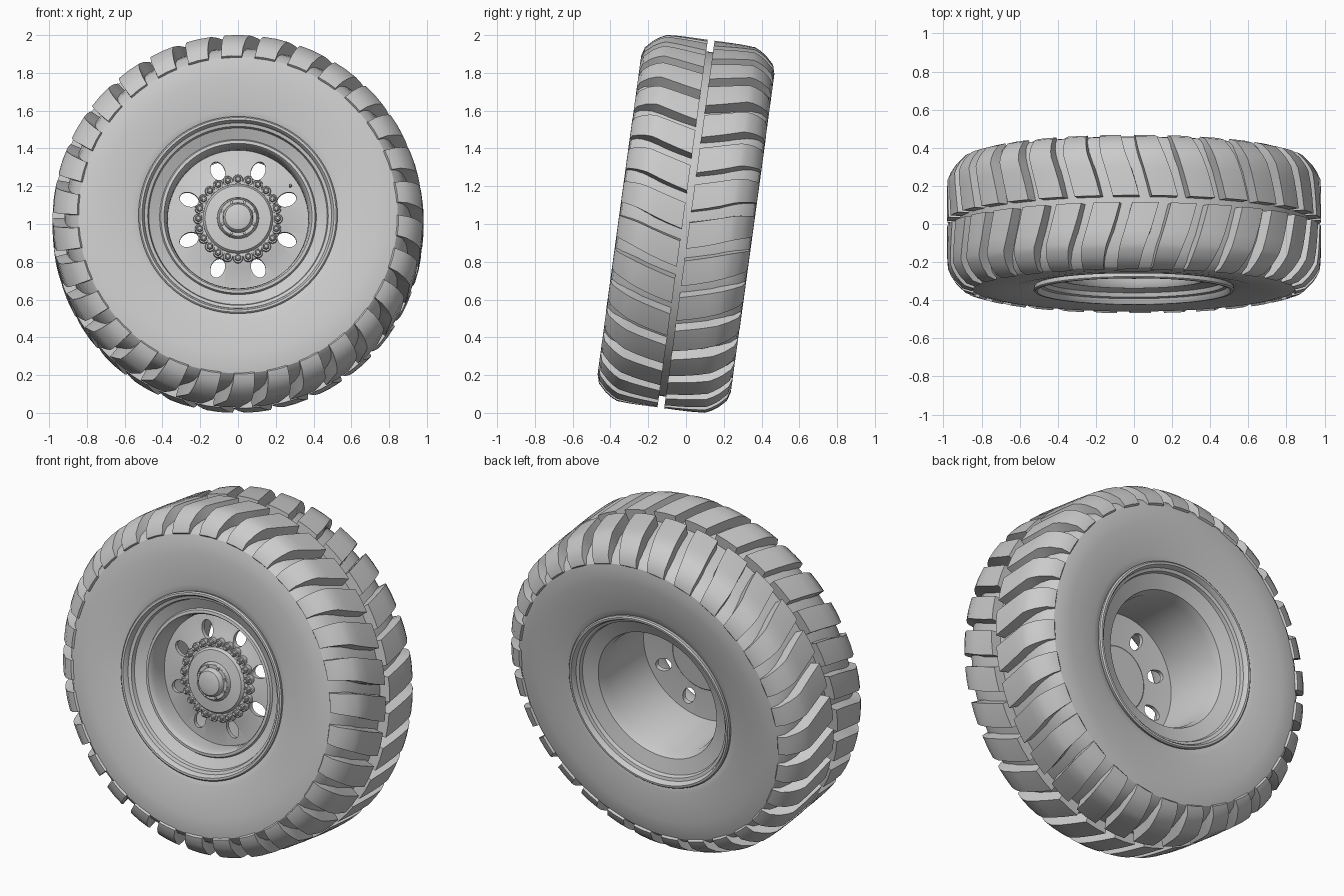
import bpy, bmesh
from math import sin, cos, pi, radians
from mathutils import Matrix

if "Cube" in bpy.data.objects:
    bpy.data.objects.remove(bpy.data.objects["Cube"])

TILT = Matrix.Translation((0, 0, 1)) @ Matrix.Rotation(radians(-7.8), 4, 'X')
parts = []


def pt(r, th, a):
    # wheel coordinates: radius, clockwise angle from the top, position on the axle
    return (r * sin(th), a, r * cos(th))


def finish(bm, name, angle=30):
    bmesh.ops.remove_doubles(bm, verts=bm.verts, dist=1e-5)
    bmesh.ops.recalc_face_normals(bm, faces=bm.faces)
    me = bpy.data.meshes.new(name)
    bm.to_mesh(me)
    bm.free()
    ob = bpy.data.objects.new(name, me)
    bpy.context.collection.objects.link(ob)
    parts.append((ob, angle))
    return ob


def add_lathe(bm, prof, n, closed=False, r0=0.0, th0=0.0):
    # spin a (radius, axle) profile; r0/th0 move it off the wheel centre
    cx, _, cz = pt(r0, th0, 0)
    rings = []
    for r, a in prof:
        ring = []
        for i in range(n):
            x, y, z = pt(r, 2 * pi * i / n, a)
            ring.append(bm.verts.new((x + cx, y, z + cz)))
        rings.append(ring)
    pairs = list(zip(rings, rings[1:]))
    if closed:
        pairs.append((rings[-1], rings[0]))
    else:
        bm.faces.new(rings[0])
        bm.faces.new(rings[-1])
    for p, q in pairs:
        for i in range(n):
            j = (i + 1) % n
            bm.faces.new((p[i], p[j], q[j], q[i]))


def lathe(name, prof, n=96, closed=False):
    bm = bmesh.new()
    add_lathe(bm, prof, n, closed)
    return finish(bm, name)


# tyre carcass: half profile mirrored across the centre plane
half = [(.50, .315), (.525, .33), (.56, .337), (.65, .35), (.74, .355),
        (.80, .354), (.845, .345), (.875, .318), (.90, .26), (.915, .18), (.92, .06)]
lathe("tyre_carcass", half + [(r, -a) for r, a in reversed(half)], 128, closed=True)

# tread lugs: two staggered rows of swept chevron blocks
LUGS = 30
PITCH = 2 * pi / LUGS
# axle position, top radius, base axle position, base radius, sweep angle, width fraction
SECTIONS = [(.018, .982, .018, .90, .062, .68), (.10, .982, .10, .90, .039, .68),
            (.17, .981, .17, .89, .017, .67), (.235, .977, .22, .87, -.006, .65),
            (.265, .963, .24, .86, -.015, .64), (.300, .940, .26, .85, -.024, .63),
            (.342, .898, .28, .83, -.034, .61), (.356, .850, .30, .81, -.040, .61)]
for side, row in ((-1, "front"), (1, "back")):
    bm = bmesh.new()
    for k in range(LUGS):
        base = (k + (.5 if side > 0 else 0)) * PITCH
        loops = []
        for a, r, ab, rb, sweep, w in SECTIONS:
            c, h = base + sweep, w * PITCH / 2
            loops.append([bm.verts.new(pt(*p)) for p in (
                (rb, c - h * 1.08, ab * side), (r, c - h, a * side), (r + .001, c, a * side),
                (r, c + h, a * side), (rb, c + h * 1.08, ab * side))])
        for p, q in zip(loops, loops[1:]):
            for i in range(5):
                j = (i + 1) % 5
                bm.faces.new((p[i], p[j], q[j], q[i]))
        bm.faces.new(loops[0])
        bm.faces.new(loops[-1])
    finish(bm, row + "_tread_lugs", 30)

# rim barrel with flanges on both sides
lathe("rim", [(.505, -.30), (.525, -.335), (.527, -.35), (.52, -.357), (.508, -.357), (.50, -.345),
              (.495, -.328), (.478, -.322), (.472, -.30), (.415, -.272), (.408, -.285), (.392, -.287),
              (.384, -.275), (.378, -.25), (.372, -.20), (.372, .22), (.388, .272),
              (.472, .30), (.478, .322), (.495, .328), (.50, .345), (.508, .357), (.52, .357),
              (.527, .35), (.525, .335), (.505, .30), (.40, .24), (.39, 0), (.40, -.24)],
      closed=True)

# wheel disc with eight oval vent holes
disc = lathe("wheel_disc", [(.10, -.185), (.23, -.185), (.25, -.175), (.375, -.16),
                            (.375, -.135), (.25, -.15), (.10, -.155)])
bm = bmesh.new()
for k in range(8):
    th = (k + .5) * pi / 4
    m = Matrix.Rotation(th, 4, 'Y') @ Matrix.Translation((0, -.16, .28)) \
        @ Matrix.Diagonal((.037, 1, .052, 1)) @ Matrix.Rotation(pi / 2, 4, 'X')
    bmesh.ops.create_cone(bm, cap_ends=True, segments=24, radius1=1, radius2=1, depth=.2, matrix=m)
cutter = finish(bm, "vent_hole_cutter")
parts.pop()
mod = disc.modifiers.new("vents", 'BOOLEAN')
mod.object = cutter
mod.operation = 'DIFFERENCE'
mod.solver = 'EXACT'
bpy.context.view_layer.objects.active = disc
bpy.ops.object.modifier_apply(modifier=mod.name)
bpy.data.objects.remove(cutter)

# hub: flange, stepped face and domed cap
lathe("hub_flange", [(.208, -.17), (.208, -.20), (.203, -.205), (.185, -.205), (.18, -.215),
                     (.174, -.222), (.11, -.230), (.11, -.15), (.20, -.15)], closed=True)
lathe("hub_cap", [(.12, -.20), (.104, -.232), (.102, -.244), (.098, -.248), (.08, -.248),
                  (.076, -.268), (.068, -.278), (.045, -.284), (.015, -.286)], 64)
lathe("hub_back", [(.19, -.17), (.19, -.146), (.185, -.142), (.02, -.142)], 64)

# wheel nuts on round bosses, and the small cap bolts
bm = bmesh.new()
for k in range(24):
    th = 2 * pi * k / 24
    add_lathe(bm, [(.026, -.17), (.026, -.203), (.024, -.206)], 16, r0=.21, th0=th)
    add_lathe(bm, [(.018, -.20), (.018, -.222), (.014, -.226)], 6, r0=.21, th0=th)
    add_lathe(bm, [(.009, -.22), (.009, -.234)], 10, r0=.21, th0=th)
finish(bm, "wheel_nuts")
bm = bmesh.new()
for k in range(8):
    add_lathe(bm, [(.008, -.244), (.008, -.256)], 6, r0=.089, th0=(k + .5) * pi / 4)
finish(bm, "cap_bolts")

# tyre valve
bm = bmesh.new()
add_lathe(bm, [(.008, -.15), (.008, -.20), (.005, -.205)], 12, r0=.33, th0=radians(57))
finish(bm, "valve")

# lean the wheel back and set the shading
for ob, angle in parts:
    ob.data.transform(TILT)
    bpy.ops.object.select_all(action='DESELECT')
    ob.select_set(True)
    bpy.context.view_layer.objects.active = ob
    bpy.ops.object.shade_smooth_by_angle(angle=radians(angle))
